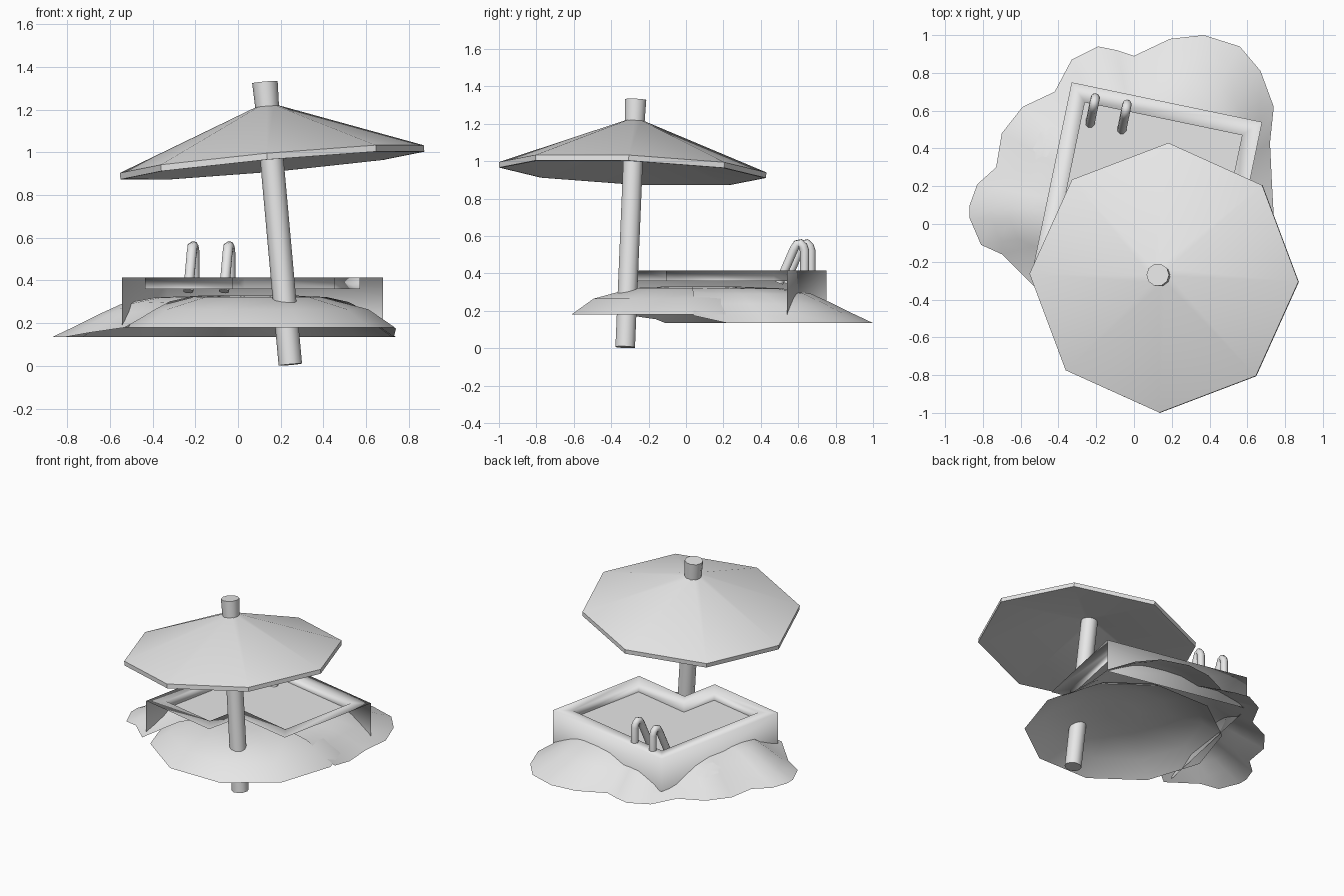
import bpy, bmesh, math
from mathutils import Vector, Matrix
from mathutils.bvhtree import BVHTree

if "Cube" in bpy.data.objects:
    bpy.data.objects.remove(bpy.data.objects["Cube"])

# One plain grey for everything
grey = bpy.data.materials.new("light_grey")
grey.use_nodes = True
grey.diffuse_color = (0.8, 0.8, 0.8, 1)
grey.node_tree.nodes["Principled BSDF"].inputs["Base Color"].default_value = (0.8, 0.8, 0.8, 1)


def make(name, verts, faces, angle=None):
    """Mesh object; angle None = fully smooth, else smooth below that angle."""
    me = bpy.data.meshes.new(name)
    me.from_pydata([tuple(v) for v in verts], [], faces)
    me.materials.append(grey)
    ob = bpy.data.objects.new(name, me)
    bpy.context.collection.objects.link(ob)
    bpy.ops.object.select_all(action='DESELECT')
    ob.select_set(True)
    bpy.context.view_layer.objects.active = ob
    if angle is None:
        bpy.ops.object.shade_smooth()
    else:
        bpy.ops.object.shade_smooth_by_angle(angle=math.radians(angle))
    return ob


def lathe(name, profile, sides, matrix, start=0.0, angle=40, caps=(True, True)):
    """Spin (radius, height) points, listed bottom to top on the outside."""
    verts, faces = [], []
    for r, z in profile:
        for i in range(sides):
            a = start + math.tau * i / sides
            verts.append(matrix @ Vector((r * math.cos(a), r * math.sin(a), z)))
    for k in range(len(profile) - 1):
        for i in range(sides):
            j = (i + 1) % sides
            faces.append((k * sides + i, k * sides + j, (k + 1) * sides + j, (k + 1) * sides + i))
    if caps[0]:
        faces.append(tuple(reversed(range(sides))))
    if caps[1]:
        faces.append(tuple(range((len(profile) - 1) * sides, len(profile) * sides)))
    return make(name, verts, faces, angle)


# Tilted parasol: pole, finial and hollow canopy share one axis
axis = Vector((-0.09, 0.042, 1)).normalized()
tilt = Matrix.Translation((0.245, -0.325, 0.006)) @ Vector((0, 0, 1)).rotation_difference(axis).to_matrix().to_4x4()
lathe("parasol_pole", [(0.055, 0), (0.055, 1.2)], 10, tilt, angle=50)
lathe("parasol_finial", [(0.055, 1.19), (0.06, 1.33)], 10, tilt, angle=50)
lathe("parasol_canopy",
      [(0.04, 1.115), (0.70, 0.937), (0.715, 0.937), (0.715, 0.967), (0.05, 1.217)],
      8, tilt, start=math.radians(-1.8), angle=30)

# Front sand mound: low open ten-sided dome
lathe("front_sand_mound", [(0.645, 0.18), (0.52, 0.265), (0.30, 0.322), (0.12, 0.33)],
      10, Matrix.Translation((0.09, 0, 0)), angle=60, caps=(False, True))

# Rear sand: wavy edge lofted up to a soft crest
edge = [(-0.53, -0.33), (-0.70, -0.16), (-0.81, -0.11), (-0.87, 0.03), (-0.87, 0.10), (-0.83, 0.21),
        (-0.73, 0.30), (-0.70, 0.48), (-0.59, 0.62), (-0.42, 0.70), (-0.33, 0.87), (-0.19, 0.94),
        (-0.09, 0.92), (0.0, 0.89), (0.19, 0.98), (0.37, 1.0), (0.56, 0.94), (0.67, 0.81),
        (0.74, 0.62), (0.72, 0.43), (0.73, 0.22), (0.74, 0.04)]
rings = [(1, 0), (0.88, 0.28), (0.78, 0.53), (0.66, 0.8), (0.5, 0.95), (0.25, 1)]
cx, cy, n = 0.09, 0.03, len(edge)
verts, faces = [], []
for s, f in rings:
    for i, (x, y) in enumerate(edge):
        ze = {0: 0.18, 1: 0.155, n - 1: 0.175}.get(i, 0.135)
        verts.append((cx + (x - cx) * s, cy + (y - cy) * s, ze + (0.33 - ze) * f))
for k in range(len(rings) - 1):
    for i in range(n - 1):
        a, b = k * n + i, (k + 1) * n + i
        faces.append((a, b, b + 1, a + 1))
make("rear_sand", verts, faces)
sand = BVHTree.FromPolygons(verts, faces)

# Small ragged patch lying on the rear sand
star = []
for i in range(14):
    a = math.tau * i / 14
    r = 1.0 if i % 2 else 0.8
    u, v = 0.11 * r * math.cos(a), 0.055 * r * math.sin(a)
    x, y = -0.465 + 0.5 * u - 0.86 * v, 0.435 + 0.86 * u + 0.5 * v
    hit = sand.ray_cast(Vector((x, y, 1)), Vector((0, 0, -1)))[0]
    star.append((x, y, hit.z + 0.006))
mid = sand.ray_cast(Vector((-0.465, 0.435, 1)), Vector((0, 0, -1)))[0]
star.append((mid.x, mid.y, mid.z + 0.008))
make("sand_patch", star, [(i, (i + 1) % 14, 14) for i in range(14)])


# L-shaped pool, laid out along its own rotated axes
def pool(u, v, z):
    return (-0.33 + 0.979 * u - 0.204 * v, 0.75 - 0.204 * u - 0.979 * v, z)


W, L, NU, NV, d = 1.03, 1.04, 0.60, 0.77, 0.09
outer = [(0, 0), (W, 0), (W, NV), (NU, NV), (NU, L), (0, L)]
inner = [(d, d), (W - d, d), (W - d, NV - d), (NU - d, NV - d), (NU - d, L - d), (d, L - d)]
TOP, WATER, BASE = 0.415, 0.36, 0.18
verts = ([pool(*p, BASE) for p in outer] + [pool(*p, TOP) for p in outer]
         + [pool(*p, TOP) for p in inner] + [pool(*p, WATER) for p in inner])
faces = []
for i in range(6):
    j = (i + 1) % 6
    faces.append((6 + i, 12 + i, 12 + j, 6 + j)[::-1])      # rim
    faces.append((12 + i, 18 + i, 18 + j, 12 + j)[::-1])    # inside wall
    if i in (0, 5):                                         # back and left outer walls
        faces.append((i, 6 + i, 6 + j, j)[::-1])
pool_ob = make("pool_rim_and_walls", verts, faces)
water = make("pool_water", [pool(*p, WATER) for p in inner], [tuple(reversed(range(6)))], 30)
for ob in (pool_ob, water):     # make rim and water face upward
    flat = max(ob.data.polygons, key=lambda p: abs(p.normal.z))
    if flat.normal.z < 0:
        ob.data.flip_normals()

# Pool handrails: bent tubes from the rim down into the water
bend = [(0, 0.40), (0, 0.52), (0.06, 0.545), (0.17, 0.56), (0.3, 0.556), (0.42, 0.53), (1, 0.35)]
for side, leg in (("right", Vector((-0.205, 0.668, 0))), ("left", Vector((-0.037, 0.634, 0)))):
    cu = bpy.data.curves.new("handrail_" + side, 'CURVE')
    cu.dimensions = '3D'
    cu.bevel_depth = 0.025
    cu.bevel_resolution = 2
    cu.use_fill_caps = True
    sp = cu.splines.new('POLY')
    sp.points.add(len(bend) - 1)
    for p, (t, z) in zip(sp.points, bend):
        p.co = (leg.x - 0.028 * t, leg.y - 0.136 * t, z, 1)
    cu.materials.append(grey)
    ob = bpy.data.objects.new("handrail_" + side, cu)
    bpy.context.collection.objects.link(ob)
    bpy.ops.object.select_all(action='DESELECT')
    ob.select_set(True)
    bpy.context.view_layer.objects.active = ob
    bpy.ops.object.convert(target='MESH')
    bpy.ops.object.shade_smooth_by_angle(angle=math.radians(50))
